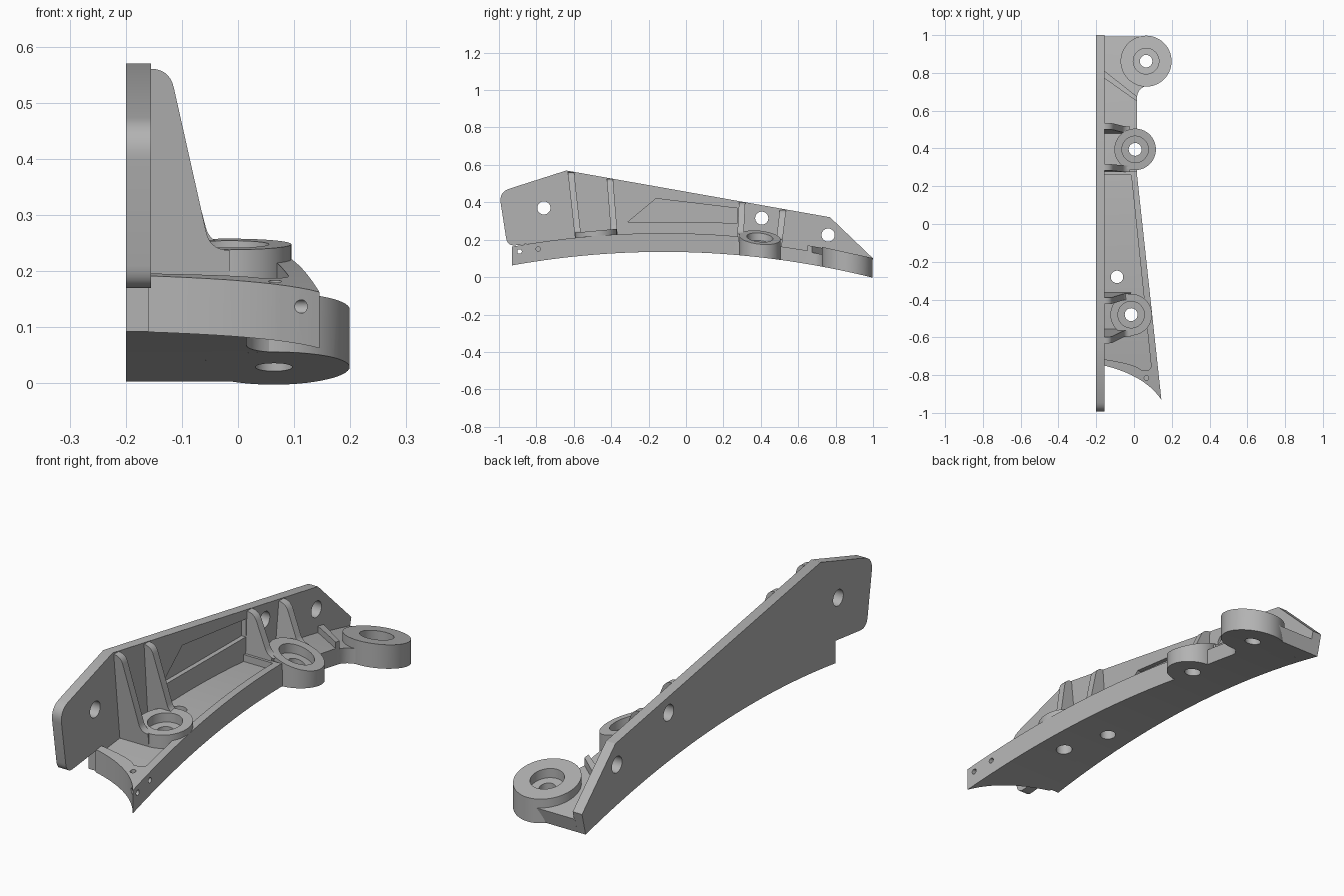
import bpy, bmesh, math
from mathutils import Matrix, Vector

if "Cube" in bpy.data.objects:
    bpy.data.objects.remove(bpy.data.objects["Cube"])

grey = bpy.data.materials.new("machined_grey")
grey.use_nodes = True
grey.diffuse_color = (0.45, 0.45, 0.45, 1)
grey.node_tree.nodes["Principled BSDF"].inputs["Base Color"].default_value = (0.45, 0.45, 0.45, 1)


def bezier(a, b, c, n=12):
    a, b, c = Vector(a), Vector(b), Vector(c)
    return [tuple(a * (1 - t) ** 2 + b * 2 * t * (1 - t) + c * t * t)
            for t in (i / n for i in range(n + 1))]


def rounded(points):
    """Round every corner that carries a third number, its radius."""
    out = []
    for i, p in enumerate(points):
        here = Vector(p[:2])
        if len(p) < 3:
            out.append(tuple(here))
            continue
        before = Vector(points[i - 1][:2]) - here
        after = Vector(points[(i + 1) % len(points)][:2]) - here
        out += bezier(here + before.normalized() * p[2], here,
                      here + after.normalized() * p[2], 8)
    return out


def add_object(name, bm):
    bmesh.ops.recalc_face_normals(bm, faces=bm.faces)
    mesh = bpy.data.meshes.new(name)
    bm.to_mesh(mesh)
    bm.free()
    mesh.materials.append(grey)
    obj = bpy.data.objects.new(name, mesh)
    bpy.context.collection.objects.link(obj)
    return obj


def prism(name, points, axis, low, high):
    """Extrude a flat profile along x, y or z."""
    place = {"x": lambda a, b, d: (d, a, b),
             "y": lambda a, b, d: (a, d, b),
             "z": lambda a, b, d: (a, b, d)}[axis]
    bm = bmesh.new()
    face = bm.faces.new([bm.verts.new(place(a, b, low)) for a, b in rounded(points)])
    grown = bmesh.ops.extrude_face_region(bm, geom=[face])["geom"]
    bmesh.ops.translate(bm, vec=place(0, 0, high - low),
                        verts=[v for v in grown if isinstance(v, bmesh.types.BMVert)])
    return add_object(name, bm)


def cylinder(name, centre, radius, length, turn=Matrix()):
    bm = bmesh.new()
    bmesh.ops.create_cone(bm, cap_ends=True, segments=56, radius1=radius, radius2=radius,
                          depth=length, matrix=Matrix.Translation(centre) @ turn)
    return add_object(name, bm)


def combine(target, tool, operation="DIFFERENCE", keep=False):
    mod = target.modifiers.new("cut", "BOOLEAN")
    mod.operation, mod.solver, mod.object = operation, "EXACT", tool
    bpy.context.view_layer.update()
    evaluated = target.evaluated_get(bpy.context.evaluated_depsgraph_get())
    mesh = bpy.data.meshes.new_from_object(evaluated)
    target.modifiers.clear()
    target.data = mesh
    if not keep:
        bpy.data.objects.remove(tool)


def arc(y, rise=0):
    return 0.135 - 0.11 * (y + 0.12) ** 2 + rise


def arc_points(start, end, rise=0, n=40):
    return [(y, arc(y, rise)) for y in (start + (end - start) * i / n for i in range(n + 1))]


def wall_top(y):
    return 0.32 + (0.77 - y) * 0.177


# Tall side wall with mounting holes and a shallow recess
wall = prism("side_wall", [(-1, 0.455, 0.06), (-0.64, 0.57), (0.77, 0.32), (1, 0.10)]
             + arc_points(0.975, -0.74) + [(-0.74, 0.19), (-0.955, 0.165, 0.045)],
             "x", -0.2, -0.155)
across = Matrix.Rotation(math.pi / 2, 4, "Y")
for y, z in ((-0.76, 0.37), (0.405, 0.315), (0.76, 0.225)):
    combine(wall, cylinder("cutter", (-0.18, y, z), 0.035, 0.2, across))
combine(wall, prism("cutter", [(-0.31, 0.295), (-0.16, 0.42), (0.275, 0.368), (0.275, 0.29)],
                    "x", -0.175, -0.1))

# Arched base, trimmed to its plan outline
base = prism("arched_base", arc_points(-1.0, 0.975)
             + arc_points(1.0, -1.0, 0.1), "x", -0.16, 0.4)
outline = bezier((-0.2, -0.74), (0.05, -0.79), (0.145, -0.93)) + [
    (0.015, 0.27), (0.015, 0.72, 0.06), (0.1, 0.74), (0.1, 0.9), (0.06, 1.1), (-0.2, 1.1)]
combine(base, prism("cutter", outline, "z", -0.3, 0.6), "INTERSECT")


def carve(plan, floor):
    """Lower the base inside a plan outline to a given thickness."""
    tool = prism("cutter", arc_points(-1.1, 1.1, floor) + [(1.1, 0.5), (-1.1, 0.5)],
                 "x", -0.3, 0.4)
    combine(tool, prism("plan", plan, "z", -0.3, 0.6), "INTERSECT")
    combine(base, tool)


# Front pocket, rear pocket and rear shelf leave a rim and a diagonal rib
carve(bezier((-0.29, -0.70), (0.0, -0.73), (0.04, -0.775))
      + [(0.093, -0.775, 0.03), (-0.015, 0.26), (-0.29, 0.26)], 0.07)
carve([(-0.29, 0.28), (0.3, 0.28), (0.3, 0.447), (-0.29, 0.866)], 0.072)
carve([(-0.29, 0.916), (0.3, 0.451), (0.39, 1.09), (-0.29, 1.09)], 0.066)

# Drain hole and pin holes in the base
combine(base, cylinder("cutter", (-0.09, -0.28, 0.15), 0.033, 0.4))
combine(base, cylinder("cutter", (0.066, -0.815, 0.15), 0.012, 0.1))
for y, z in ((-0.89, 0.137), (-0.79, 0.15)):
    combine(base, cylinder("cutter", (0.13, y, z), 0.012, 0.06, across))


# Counterbored bosses whose tops slope with their mounting faces
def boss(name, x, y, top, radius, bore, hole, slope_x, slope_y):
    slope = Matrix.Identity(4)
    slope[2][0], slope[2][1] = slope_x, slope_y
    shift = Matrix.Translation((x, y, top))

    def post(label, r, low, high):
        obj = cylinder(label, (0, 0, (low + high) / 2), r, high - low)
        obj.data.transform(shift @ slope)
        return obj

    body = post(name, radius, -0.25, 0)
    combine(body, prism("cutter", arc_points(-1.2, 1.2) + [(1.2, -0.6), (-1.2, -0.6)],
                        "x", -0.5, 0.5))
    for r, low in ((bore, -0.04), (hole, -0.4)):
        tool = post("cutter", r, low, 0.1)
        combine(base, tool, keep=True)
        combine(body, tool)


boss("front_boss", -0.015, -0.48, 0.248, 0.11, 0.07, 0.034, 0, 0.09)
boss("middle_boss", 0.006, 0.395, 0.212, 0.11, 0.07, 0.034, -0.33, -0.1)
boss("rear_boss", 0.064, 0.862, 0.132, 0.135, 0.068, 0.033, 0, -0.22)


# Tapered ribs that brace the bosses against the wall
def rib(name, y, foot, end, lean):
    top = wall_top(y + lean * 0.25) - 0.003
    obj = prism(name, [(-0.16, top), (-0.122, top, 0.035), (-0.05, foot, 0.03),
                       (end, foot - 0.003), (end, foot - 0.1), (-0.16, foot - 0.1)],
                "y", y - 0.017, y + 0.017)
    shear = Matrix.Identity(4)
    shear[1][2], shear[1][3] = lean, -lean * foot
    obj.data.transform(shear)


rib("front_boss_rib_front", -0.58, 0.24, -0.015, -0.11)
rib("front_boss_rib_rear", -0.385, 0.25, -0.015, -0.08)
rib("middle_boss_rib_front", 0.292, 0.235, -0.03, 0.05)
rib("middle_boss_rib_rear", 0.50, 0.205, -0.02, 0.12)

# Smooth the curved faces and keep the edges crisp
for obj in [o for o in bpy.context.collection.objects if o.type == "MESH"]:
    bpy.ops.object.select_all(action="DESELECT")
    obj.select_set(True)
    bpy.context.view_layer.objects.active = obj
    bpy.ops.object.shade_smooth_by_angle(angle=math.radians(30))
